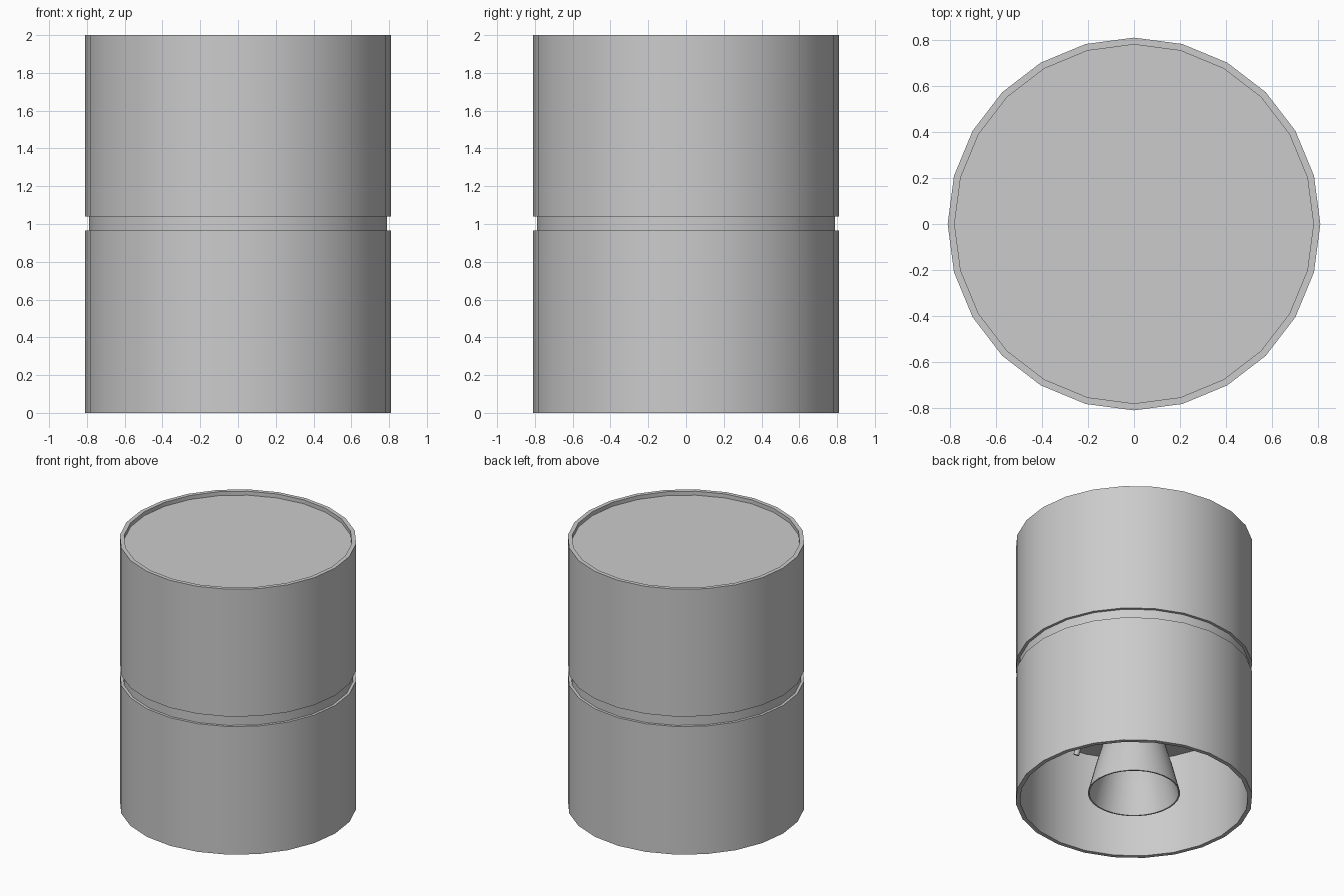
import bpy, bmesh, math
from mathutils import Vector

if "Cube" in bpy.data.objects:
    bpy.data.objects.remove(bpy.data.objects["Cube"])


def finish(obj):
    bpy.ops.object.select_all(action='DESELECT')
    obj.select_set(True)
    bpy.context.view_layer.objects.active = obj
    bpy.ops.object.shade_smooth_by_angle(angle=math.radians(30))


def lathe(name, profile, sides=24):
    """Spin an (r, z) profile around z; points at r = 0 become poles."""
    bm = bmesh.new()
    rings = []
    for r, z in profile:
        if r == 0:
            rings.append([bm.verts.new((0, 0, z))] * sides)
        else:
            rings.append([bm.verts.new((r * math.cos(math.tau * i / sides),
                                        r * math.sin(math.tau * i / sides), z))
                          for i in range(sides)])
    for a, b in zip(rings, rings[1:]):
        for i in range(sides):
            j = (i + 1) % sides
            face = list(dict.fromkeys((a[i], a[j], b[j], b[i])))
            if len(face) > 2:
                bm.faces.new(face)
    bmesh.ops.recalc_face_normals(bm, faces=bm.faces)
    me = bpy.data.meshes.new(name)
    bm.to_mesh(me)
    bm.free()
    obj = bpy.data.objects.new(name, me)
    bpy.context.collection.objects.link(obj)
    finish(obj)
    return obj


def pipe(name, points, radius):
    cu = bpy.data.curves.new(name, 'CURVE')
    cu.dimensions = '3D'
    cu.bevel_depth = radius
    cu.bevel_resolution = 2
    cu.use_fill_caps = True
    sp = cu.splines.new('POLY')
    sp.points.add(len(points) - 1)
    for p, co in zip(sp.points, points):
        p.co = (*co, 1)
    obj = bpy.data.objects.new(name, cu)
    bpy.context.collection.objects.link(obj)


R, INNER, GROOVE = 0.81, 0.78, 0.79

# Upper and lower casings joined at the groove: recessed lid, open bottom
lathe("casing", [(0, 1.97), (INNER, 1.97), (INNER, 2.0), (R, 2.0),
                 (R, 1.04), (GROOVE, 1.04), (GROOVE, 0.965), (R, 0.965),
                 (R, 0), (INNER, 0), (INNER, 0.76), (0, 0.76)])

# Engine bell, open at the bottom, with its chamber
lathe("engine_bell", [(0, 0.77), (0.15, 0.77), (0.15, 0.66), (0.13, 0.60),
                      (0.17, 0.52), (0.21, 0.43), (0.26, 0.26), (0.29, 0.14),
                      (0.315, 0.045), (0.305, 0.045), (0.28, 0.14),
                      (0.25, 0.26), (0.20, 0.43), (0.12, 0.59), (0, 0.60)], 32)

# Thin exhaust pipe beside the engine
pipe("exhaust_pipe", [(0.10, -0.12, 0.66), (0.12, -0.30, 0.62),
                      (0.13, -0.42, 0.58), (0.13, -0.46, 0.50)], 0.02)
